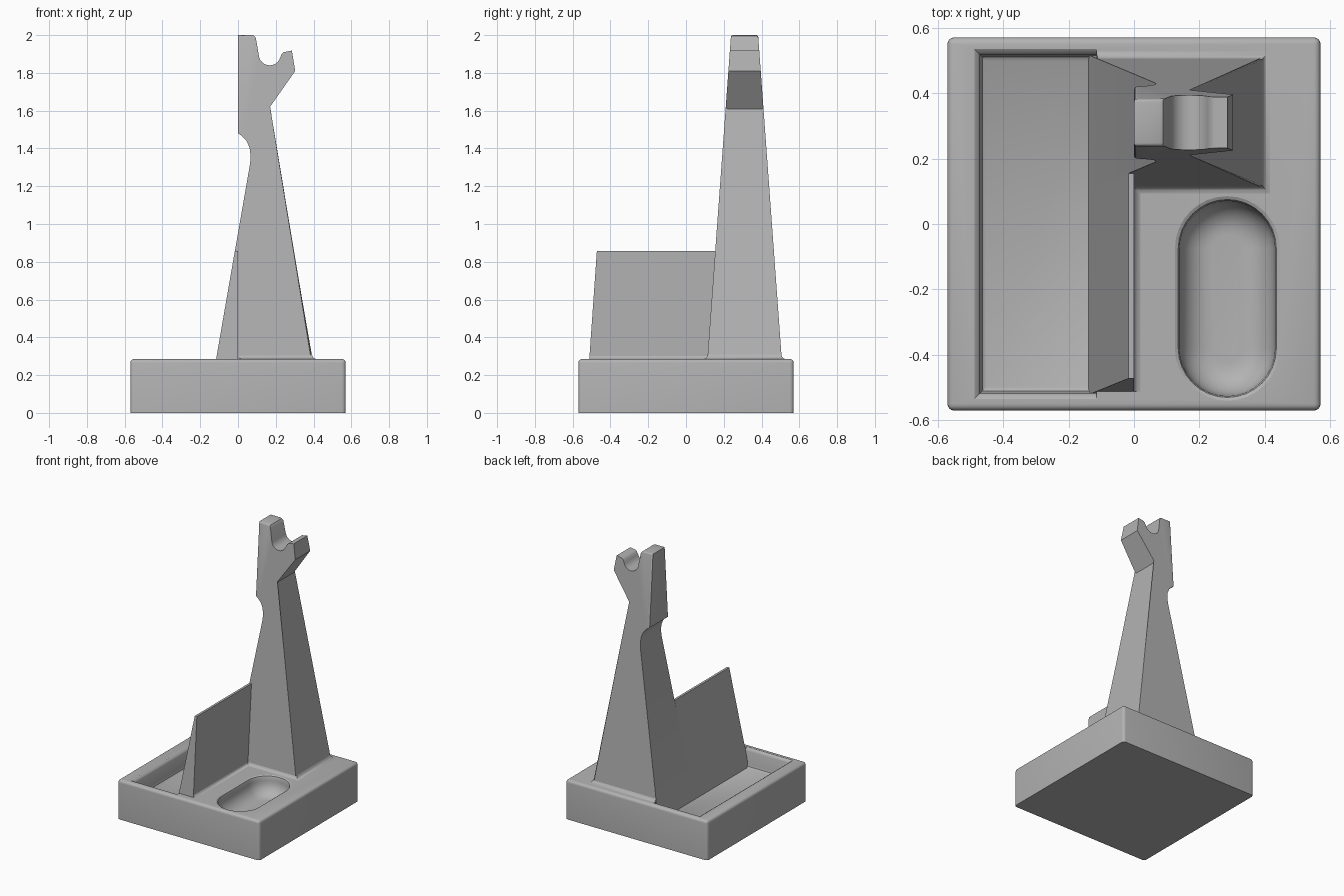
import bpy, bmesh, math

if "Cube" in bpy.data.objects:
    bpy.data.objects.remove(bpy.data.objects["Cube"])

TOP = 0.285  # deck height of the base
grey = bpy.data.materials.new("plain grey")
grey.diffuse_color = (0.45, 0.45, 0.45, 1)
grey.use_nodes = True
grey.node_tree.nodes["Principled BSDF"].inputs["Base Color"].default_value = grey.diffuse_color


def finish(name, bm, angle=35):
    bmesh.ops.recalc_face_normals(bm, faces=bm.faces[:])
    me = bpy.data.meshes.new(name)
    bm.to_mesh(me)
    bm.free()
    me.materials.append(grey)
    ob = bpy.data.objects.new(name, me)
    bpy.context.collection.objects.link(ob)
    smooth(ob, angle)
    return ob


def smooth(ob, angle=35):
    bpy.ops.object.select_all(action='DESELECT')
    ob.select_set(True)
    bpy.context.view_layer.objects.active = ob
    bpy.ops.object.shade_smooth_by_angle(angle=math.radians(angle))


def loft(bm, rings, closed=True):
    """Skin a stack of equal-length point rings; cap the ends if closed."""
    rows = [[bm.verts.new(p) for p in r] for r in rings]
    n = len(rows[0])
    for a, b in zip(rows, rows[1:]):
        for i in range(n if closed else n - 1):
            j = (i + 1) % n
            bm.faces.new((a[i], a[j], b[j], b[i]))
    if closed:
        bm.faces.new(rows[0])
        bm.faces.new(rows[-1])


def lean(y, k):
    return lambda z: y + k * (z - TOP)


def slab(profile, front, back):
    """Side profile spread between two leaning planes."""
    bm = bmesh.new()
    loft(bm, [[(x, f(z), z) for x, z in profile] for f in (front, back)])
    return bm


def cut(target, name, rings):
    bm = bmesh.new()
    loft(bm, rings)
    cutter = finish(name, bm)
    cutter.hide_render = True
    m = target.modifiers.new("cut", 'BOOLEAN')
    m.operation, m.solver, m.object = 'DIFFERENCE', 'EXACT', cutter
    bpy.context.view_layer.objects.active = target
    bpy.ops.object.modifier_apply(modifier=m.name)
    bpy.data.objects.remove(cutter, do_unlink=True)


# Base block with rounded upright and top edges
bm = bmesh.new()
bmesh.ops.create_cube(bm, size=1)
for v in bm.verts:
    v.co = (v.co.x * 1.14, v.co.y * 1.14, (v.co.z + 0.5) * TOP)
edges = [e for e in bm.edges if max(v.co.z for v in e.verts) > 0.1]
bmesh.ops.bevel(bm, geom=edges, offset=0.02, segments=4, profile=0.5, affect='EDGES')
base = finish("base", bm)

# Tray recess with softened rim and floor
tray = [(0.30, 0.02), (TOP, 0.019), (0.278, 0.008), (0.265, 0.002),
        (0.175, 0), (0.158, -0.005), (0.15, -0.018)]
cut(base, "tray_cutter", [[(-0.468 - o, -0.515 - o, z), (-0.115, -0.515 - o, z),
                           (-0.115, 0.515 + o, z), (-0.468 - o, 0.515 + o, z)] for z, o in tray])


# Oblong pocket with bowl-shaped sides
def oblong(r, z):
    pts = []
    for i in range(34):
        a = math.pi * (i if i < 17 else i - 1) / 16
        cy = -0.075 if i < 17 else -0.38
        pts.append((0.285 + r * math.cos(a), cy + r * math.sin(a), z))
    return pts


pocket = [(0.162, 0.30), (0.160, TOP), (0.150, 0.280), (0.146, 0.268), (0.145, 0.25)]
pocket += [(0.045 + 0.1 * math.cos(t * math.pi / 16), 0.25 - 0.1 * math.sin(t * math.pi / 16))
           for t in range(1, 9)]
cut(base, "pocket_cutter", [oblong(r, z) for r, z in pocket])
smooth(base)

# Tapered post with a cradle notch on top
notch = [(0.168 + 0.058 * math.cos(math.radians(a)), 1.898 + 0.058 * math.sin(math.radians(a)))
         for a in range(195, 351, 15)]
outline = [(-0.141, 0.14), (0.064, 1.32), (0.067, 1.36), (0.061, 1.405), (0.045, 1.44),
           (0.022, 1.465), (0, 1.48), (0, 2.0), (0.075, 2.0), (0.088, 1.995), (0.095, 1.982)]
outline += notch + [(0.233, 1.902), (0.243, 1.91), (0.285, 1.918), (0.303, 1.81),
                    (0.162, 1.61), (0.42, 0.14)]
post_front, post_back = lean(0.113, 0.073), lean(0.507, -0.073)
bm = slab(outline, post_front, post_back)


def soft(e):
    a, b = (v.co for v in e.verts)
    if abs(a.z - b.z) < 1e-4 and abs(a.x - b.x) < 1e-4:
        return False
    left = max(a.x, b.x) < 1e-4 and min(a.z, b.z) > 1.47
    right = min(a.x, b.x) > 0.15 and max(a.z, b.z) < 1.62
    return left or right or min(a.z, b.z) > 1.99


bmesh.ops.bevel(bm, geom=[e for e in bm.edges if soft(e)], offset=0.014, segments=3,
                profile=0.5, affect='EDGES', clamp_overlap=True)
finish("post", bm, 30)

# Sloping back rest in front of the post
finish("back_rest", slab([(-0.141, 0.14), (-0.0168, 0.857), (0, 0.857), (0, 0.14)],
                         lean(-0.512, 0.07), post_front))

# Small fillet where post and rest meet the deck
path = [((0, -0.512), (1, 0)), ((0, 0.113), (1, -1)), ((0.395, 0.113), (1, -1)),
        ((0.395, 0.507), (1, 1)), ((-0.112, 0.507), (0, 1))]
bm = bmesh.new()
loft(bm, [[(x + o * dx, y + o * dy, z) for (x, y), (dx, dy) in path]
          for o, z in ((0.02, TOP), (0.009, 0.288), (0.002, 0.296), (-0.004, 0.31))], closed=False)
bmesh.ops.reverse_faces(bm, faces=bm.faces[:])
finish("fillet", bm, 60)
